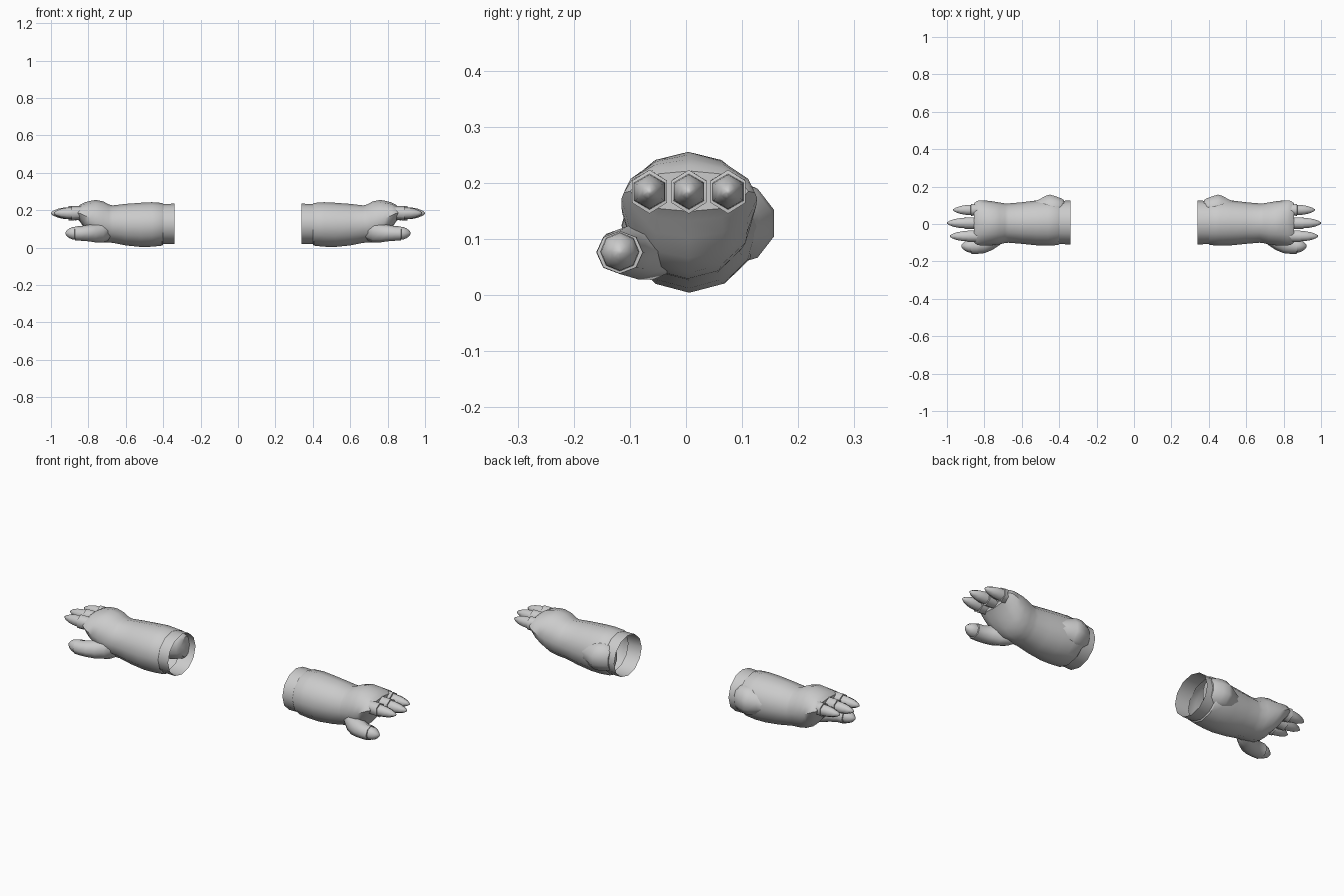
import bpy, bmesh, math

cube = bpy.data.objects.get("Cube")
if cube:
    bpy.data.objects.remove(cube, do_unlink=True)

grey = bpy.data.materials.new("plain grey")
grey.use_nodes = True
colour = (0.6, 0.6, 0.6, 1)
grey.diffuse_color = colour
grey.node_tree.nodes["Principled BSDF"].inputs["Base Color"].default_value = colour


def loft(name, side, sections, sides, start=True, end=True, angle=40):
    """Skin elliptical rings (x, y, z, half width, half height) along x."""
    bm = bmesh.new()
    rings = []
    for x, y, z, w, h in sections:
        ring = []
        for i in range(sides):
            a = math.pi / 2 + i * math.tau / sides
            ring.append(bm.verts.new((side * x, y + w * math.cos(a), z + h * math.sin(a))))
        rings.append(ring)
    for a, b in zip(rings, rings[1:]):
        for i in range(sides):
            j = (i + 1) % sides
            f = (a[i], a[j], b[j], b[i])
            bm.faces.new(f if side < 0 else f[::-1])
    if start:
        bm.faces.new(rings[0] if side > 0 else rings[0][::-1])
    if end:
        bm.faces.new(rings[-1][::-1] if side > 0 else rings[-1])
    bmesh.ops.recalc_face_normals(bm, faces=bm.faces)
    mesh = bpy.data.meshes.new(name)
    bm.to_mesh(mesh)
    bm.free()
    mesh.materials.append(grey)
    obj = bpy.data.objects.new(name, mesh)
    bpy.context.collection.objects.link(obj)
    bpy.ops.object.select_all(action='DESELECT')
    obj.select_set(True)
    bpy.context.view_layer.objects.active = obj
    bpy.ops.object.shade_smooth_by_angle(angle=math.radians(angle))
    return obj


# Sleeve: short open tube tucked into the gauntlet
SLEEVE = [(.34, .008, .127, .117, .108), (.42, .008, .127, .115, .107)]

# Gauntlet and hand: one skin from the cuff, over the wrist to the knuckles
GLOVE = [
    (.40, .008, .126, .117, .109), (.405, .008, .125, .121, .114),
    (.46, .008, .124, .123, .119), (.52, .006, .122, .120, .118),
    (.60, .005, .123, .111, .111), (.67, .005, .126, .105, .100),
    (.69, .004, .129, .106, .102), (.72, .003, .138, .112, .109),
    (.76, .004, .147, .118, .108), (.79, .005, .158, .120, .092),
    (.82, .006, .172, .121, .070), (.84, .006, .182, .117, .050),
    (.855, .006, .185, .105, .036),
]

# Elbow pad: rounded swelling on the back of the cuff
PAD = [
    (.375, .090, .128, .040, .055), (.39, .085, .130, .055, .068),
    (.42, .082, .130, .070, .076), (.45, .080, .128, .081, .076),
    (.47, .080, .128, .075, .072), (.51, .075, .126, .058, .058),
    (.56, .070, .124, .042, .035),
]

# Thumb: muscle at its root, then the stalk
THUMB = [
    (.68, -.035, .095, .045, .050), (.72, -.060, .082, .054, .055),
    (.76, -.086, .078, .054, .050), (.80, -.106, .078, .050, .044),
    (.84, -.117, .076, .043, .039), (.872, -.118, .076, .041, .038),
    (.873, -.118, .076, .035, .032),
]


def digit_tip(x, y, z, r, length):
    """Rounded end whose radius shrinks along its length."""
    steps = [(0, 1), (.3, .95), (.6, .76), (.85, .45), (1, .13)]
    return [(x + t * length, y, z, r * k, r * k) for t, k in steps]


FINGERS = [("index", -.065, .985), ("middle", .005, 1.0), ("outer", .075, .967)]

for word, s in (("left", 1), ("right", -1)):
    loft(word + "_sleeve", s, SLEEVE, 12, start=False, end=False)
    loft(word + "_glove", s, GLOVE, 12, start=False)
    loft(word + "_elbow_pad", s, PAD, 10)
    loft(word + "_thumb", s, THUMB, 8, angle=50)
    loft(word + "_thumb_tip", s, digit_tip(.868, -.118, .077, .035, .055), 8, angle=65)
    for name, y, tip in FINGERS:
        # Finger base flares to a raised rim round the tip
        rim = tip - .095
        base = [(.80, y, .185, .033, .033), (.85, y, .186, .035, .037),
                (rim, y, .184, .036, .039), (rim + .001, y, .184, .031, .033)]
        loft(f"{word}_{name}_finger", s, base, 6, angle=65)
        loft(f"{word}_{name}_fingertip", s, digit_tip(rim - .004, y, .184, .032, .099), 6, angle=65)
